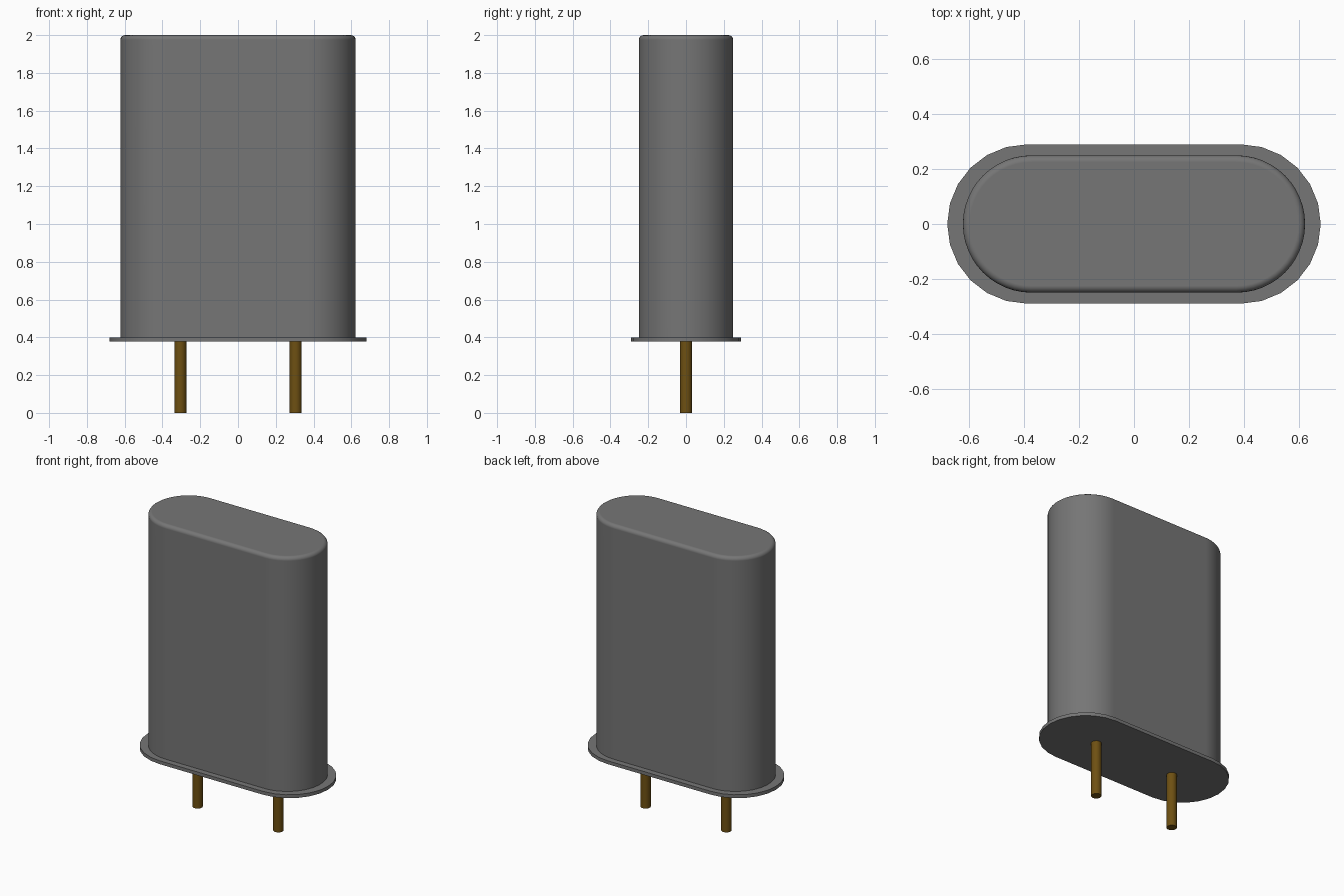
import bpy, bmesh, math

if "Cube" in bpy.data.objects:
    bpy.data.objects.remove(bpy.data.objects["Cube"])


def material(name, color):
    mat = bpy.data.materials.new(name)
    mat.diffuse_color = (*color, 1)
    mat.use_nodes = True
    mat.node_tree.nodes["Principled BSDF"].inputs["Base Color"].default_value = mat.diffuse_color
    return mat


def finish(bm, name, mat):
    bmesh.ops.recalc_face_normals(bm, faces=bm.faces)
    mesh = bpy.data.meshes.new(name)
    bm.to_mesh(mesh)
    bm.free()
    mesh.materials.append(mat)
    obj = bpy.data.objects.new(name, mesh)
    bpy.context.collection.objects.link(obj)
    bpy.ops.object.select_all(action='DESELECT')
    obj.select_set(True)
    bpy.context.view_layer.objects.active = obj
    bpy.ops.object.shade_smooth_by_angle(angle=math.radians(35))
    # Keep the large flat faces evenly shaded
    weighted = obj.modifiers.new("even_shading", 'WEIGHTED_NORMAL')
    weighted.keep_sharp = True
    return obj


def stadium(cx, r, segs):
    """Outline of a slot: two half circles joined by straight sides."""
    pts = []
    for sign, start in ((1, -math.pi / 2), (-1, math.pi / 2)):
        for i in range(segs + 1):
            a = start + math.pi * i / segs
            pts.append((sign * cx + r * math.cos(a), r * math.sin(a)))
    return pts


def loft(name, cx, segs, profile, mat):
    """Stack slot outlines given as (radius, height) and cap both ends."""
    bm = bmesh.new()
    rings = [[bm.verts.new((x, y, z)) for x, y in stadium(cx, r, segs)]
             for r, z in profile]
    n = len(rings[0])
    for a, b in zip(rings, rings[1:]):
        for i in range(n):
            j = (i + 1) % n
            bm.faces.new((a[i], a[j], b[j], b[i]))
    bm.faces.new(rings[0])
    bm.faces.new(rings[-1])
    return finish(bm, name, mat)


steel = material("dark_steel", (0.18, 0.18, 0.18))
gold = material("pin_gold", (0.155, 0.08, 0.006))

# Metal can with a rounded top rim
R, rim = 0.25, 0.025
profile = [(R, 0.39)]
for i in range(5):
    a = math.pi / 2 * i / 4
    profile.append((R - rim + rim * math.cos(a), 2 - rim + rim * math.sin(a)))
loft("can", 0.373, 24, profile, steel)

# Thin base flange with coarser ends
loft("base_flange", 0.39, 12, [(0.29, 0.377), (0.29, 0.40)], steel)

# Two gold pins
for side, x in (("left", -0.305), ("right", 0.305)):
    bm = bmesh.new()
    bmesh.ops.create_cone(bm, cap_ends=True, segments=24, radius1=0.032,
                          radius2=0.032, depth=0.39)
    bmesh.ops.translate(bm, verts=bm.verts, vec=(x, 0, 0.195))
    finish(bm, side + "_pin", gold)
